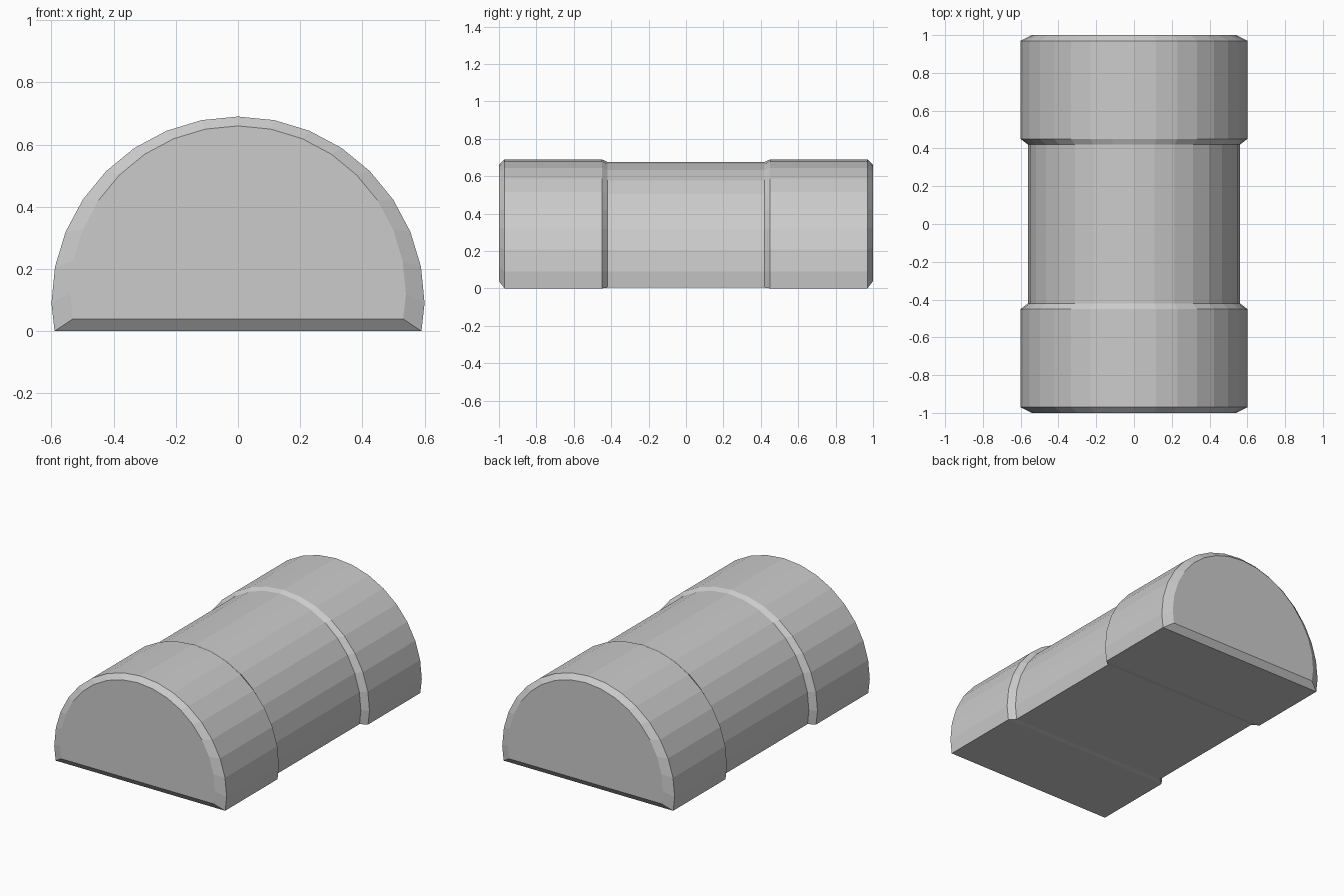
import bpy, bmesh, math

if "Cube" in bpy.data.objects:
    bpy.data.objects.remove(bpy.data.objects["Cube"])

# Cross-section: 32-sided circle cut flat at the bottom
R, CZ = 0.6, 0.09
profile = [(0.59, 0.0)]
profile += [(R * math.cos(math.pi * i / 16), CZ + R * math.sin(math.pi * i / 16)) for i in range(17)]
profile += [(-0.59, 0.0)]

# Stations along the length: y, x scale, z scale, z offset
half = [(0.42, 0.935, 0.975, 0.004), (0.45, 1, 1, 0), (0.97, 1, 1, 0), (1.0, 0.9, 0.9, 0.039)]
stations = [(-y, a, b, c) for y, a, b, c in reversed(half)] + half

# Loft the rings and cap both ends
bm = bmesh.new()
rings = [[bm.verts.new((x * sx, y, z * sz + dz)) for x, z in profile]
         for y, sx, sz, dz in stations]
n = len(profile)
for a, b in zip(rings, rings[1:]):
    for i in range(n):
        j = (i + 1) % n
        bm.faces.new((a[i], a[j], b[j], b[i]))
bm.faces.new(rings[0])
bm.faces.new(rings[-1])
bmesh.ops.recalc_face_normals(bm, faces=bm.faces)

mesh = bpy.data.meshes.new("waisted_half_cylinder")
bm.to_mesh(mesh)
bm.free()
bpy.context.collection.objects.link(bpy.data.objects.new("waisted_half_cylinder", mesh))
